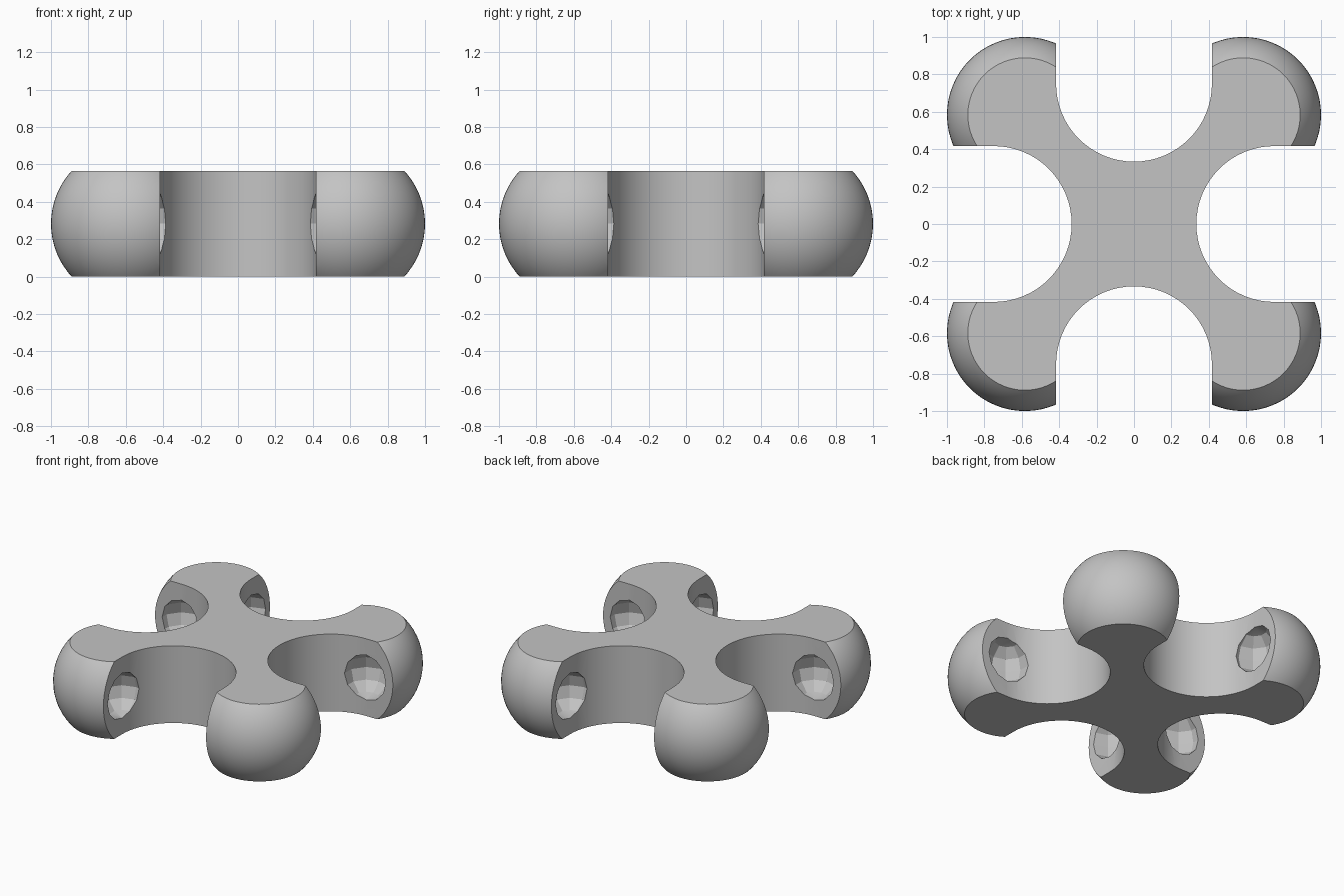
import bpy
import bmesh
from math import cos, sin, pi, radians
from mathutils import Matrix, Vector

if "Cube" in bpy.data.objects:
    bpy.data.objects.remove(bpy.data.objects["Cube"])

R = 5 / 12            # ball and slot radius
C = 1 - R             # ball centre offset
S = 0.75              # slot arc centre offset
H = 0.566             # slab height
MID = Vector((0, 0, H / 2))

grey = bpy.data.materials.new("light_grey")
grey.use_nodes = True
grey.diffuse_color = (0.55, 0.55, 0.55, 1)
grey.node_tree.nodes["Principled BSDF"].inputs["Base Color"].default_value = (0.55, 0.55, 0.55, 1)


def finish(name, bm):
    """Turn a bmesh into a linked object."""
    bmesh.ops.recalc_face_normals(bm, faces=bm.faces)
    mesh = bpy.data.meshes.new(name)
    bm.to_mesh(mesh)
    bm.free()
    mesh.materials.append(grey)
    obj = bpy.data.objects.new(name, mesh)
    bpy.context.collection.objects.link(obj)
    return obj


def box(name, half_width, height):
    bm = bmesh.new()
    size = Matrix.Diagonal((2 * half_width, 2 * half_width, height, 1))
    bmesh.ops.create_cube(bm, size=1, matrix=Matrix.Translation(MID) @ size)
    return finish(name, bm)


def balls(name, places, radius, segments, rings):
    bm = bmesh.new()
    for x, y in places:
        bmesh.ops.create_uvsphere(bm, u_segments=segments, v_segments=rings, radius=radius,
                                  matrix=Matrix.Translation(MID + Vector((x, y, 0))))
    return finish(name, bm)


def slots(name):
    """Four round-ended slots, open to the outside."""
    bm = bmesh.new()
    steps = 32
    arc = [(R * cos(pi + pi * i / steps), S + R * sin(pi + pi * i / steps)) for i in range(steps + 1)]
    outline = arc + [(R, 1.5), (-R, 1.5)]
    for quarter in range(4):
        turn = Matrix.Rotation(quarter * pi / 2, 3, 'Z')
        face = bm.faces.new([bm.verts.new(turn @ Vector((x, y, -0.5))) for x, y in outline])
        grown = bmesh.ops.extrude_face_region(bm, geom=[face])["geom"]
        top = [v for v in grown if isinstance(v, bmesh.types.BMVert)]
        bmesh.ops.translate(bm, verts=top, vec=(0, 0, 2))
    return finish(name, bm)


def combine(obj, tool, operation):
    """Apply a boolean and discard the tool."""
    bpy.context.view_layer.objects.active = obj
    mod = obj.modifiers.new(tool.name, 'BOOLEAN')
    mod.object, mod.operation, mod.solver = tool, operation, 'EXACT'
    bpy.ops.object.modifier_apply(modifier=mod.name)
    bpy.data.objects.remove(tool)


signs = [(a, b) for a in (-1, 1) for b in (-1, 1)]
corners = [(a * C, b * C) for a, b in signs]
sockets = [(a * R, b * S) for a, b in signs] + [(a * S, b * R) for a, b in signs]

# Four-armed body with a ball at each arm end
body = box("cross_connector", C, 0.7)
combine(body, balls("end_balls", corners, R, 64, 32), 'UNION')

# Flat top and bottom, then slots between the arms
combine(body, box("trim_slab", 2, H), 'INTERSECT')
combine(body, slots("slot_cutter"), 'DIFFERENCE')

# Faceted sockets in the slot walls
combine(body, balls("socket_cutter", sockets, 0.165, 10, 6), 'DIFFERENCE')

# Smooth curves, sharp rims and socket facets
bpy.ops.object.select_all(action='DESELECT')
body.select_set(True)
bpy.context.view_layer.objects.active = body
bpy.ops.object.shade_smooth_by_angle(angle=radians(12))
